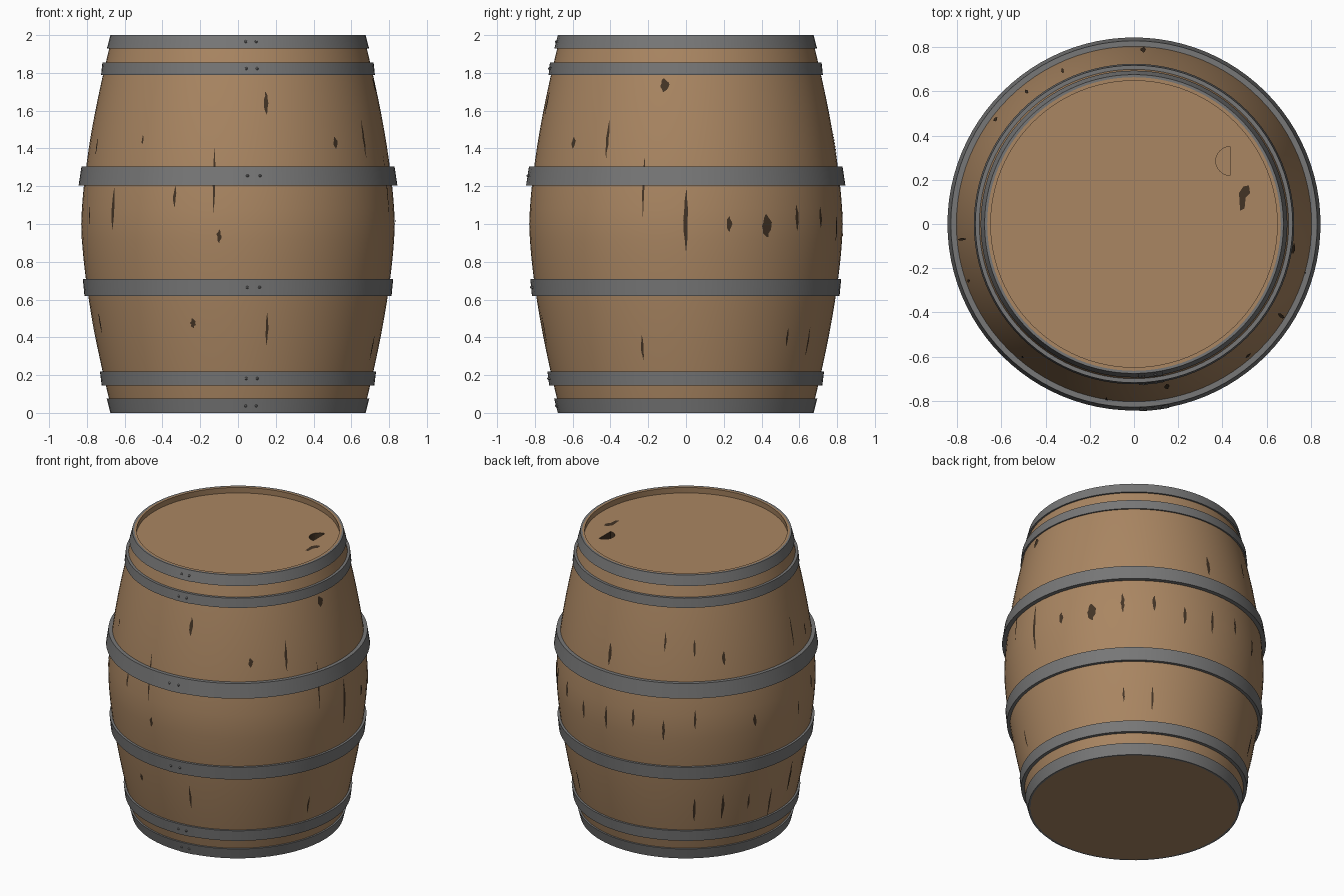
import bpy, bmesh, math, random

if "Cube" in bpy.data.objects:
    bpy.data.objects.remove(bpy.data.objects["Cube"])
random.seed(4)
SEG = 96


def mat(name, c):
    m = bpy.data.materials.new(name)
    m.diffuse_color = (*c, 1)
    m.use_nodes = True
    m.node_tree.nodes["Principled BSDF"].inputs["Base Color"].default_value = m.diffuse_color
    return m


WOOD = mat("oak_wood", (0.40, 0.238, 0.122))
IRON = mat("grey_iron", (0.185, 0.185, 0.185))
DARK = mat("dark_crack", (0.055, 0.033, 0.018))


def radius(z):
    # bulging outline of the staves
    return 0.83 - 0.166 * abs(z - 1) ** 1.55


def point(az, r, z):
    # azimuth in radians, 0 = front (-y), growing toward +x
    return (r * math.sin(az), -r * math.cos(az), z)


def finish(name, bm, mats, smooth=True):
    bmesh.ops.recalc_face_normals(bm, faces=bm.faces)
    me = bpy.data.meshes.new(name)
    bm.to_mesh(me)
    bm.free()
    ob = bpy.data.objects.new(name, me)
    bpy.context.collection.objects.link(ob)
    for m in mats:
        me.materials.append(m)
    if smooth:
        bpy.ops.object.select_all(action='DESELECT')
        ob.select_set(True)
        bpy.context.view_layer.objects.active = ob
        bpy.ops.object.shade_smooth_by_angle(angle=math.radians(30))
    return ob


def lathe(name, profile, m, closed=False, cap_first=False):
    bm = bmesh.new()
    rings = [[bm.verts.new(point(2 * math.pi * i / SEG, r, z)) for i in range(SEG)]
             for r, z in profile]
    pairs = list(zip(rings, rings[1:]))
    if closed:
        pairs.append((rings[-1], rings[0]))
    for a, b in pairs:
        for i in range(SEG):
            j = (i + 1) % SEG
            bm.faces.new((a[i], a[j], b[j], b[i]))
    if cap_first:
        bm.faces.new(rings[0])
    return finish(name, bm, [m])


# staves: bottom cap, bulging wall, rim and inner lip
N = 24
lathe("staves", [(radius(2 * i / N), 2 * i / N) for i in range(N + 1)]
      + [(0.648, 2.0), (0.652, 1.955)], WOOD, cap_first=True)

# lid with a half-round bung hole: outer loop + hole loop, filled between
bm = bmesh.new()
outer = [bm.verts.new(point(2 * math.pi * i / SEG, 0.655, 1.96)) for i in range(SEG)]
hole = [bm.verts.new((0.435 - 0.065 * math.sin(math.pi * i / 12),
                      0.285 + 0.065 * math.cos(math.pi * i / 12), 1.96)) for i in range(13)]
edges = [bm.edges.new((l[i], l[(i + 1) % len(l)])) for l in (outer, hole) for i in range(len(l))]
bmesh.ops.triangle_fill(bm, use_beauty=True, edges=edges)
deep = [bm.verts.new((v.co.x, v.co.y, 1.82)) for v in hole]
walls = [bm.faces.new((hole[i], hole[(i + 1) % 13], deep[(i + 1) % 13], deep[i])) for i in range(13)]
for f in walls:
    f.material_index = 1
bm.faces.new(deep)
finish("lid", bm, [WOOD, DARK], smooth=False)

# iron hoops: bottom z, top z, stand-off at bottom and top
HOOPS = [(0.0, 0.075, 0.012, 0.012), (0.145, 0.22, 0.022, 0.014),
         (0.62, 0.71, 0.020, 0.016), (1.205, 1.305, 0.028, 0.025),
         (1.79, 1.855, 0.010, 0.018), (1.93, 2.0, 0.012, 0.012)]
for n, (z0, z1, o0, o1) in enumerate(HOOPS):
    r0, r1 = radius(z0) + o0, radius(z1) + o1
    lathe(f"hoop_{n + 1}", [(r0, z0), (r1, z1), (radius(z1) - 0.003, z1),
                            (radius(z0) - 0.003, z0)], IRON, closed=True)
    # overlapping hoop end with two rivets
    bm = bmesh.new()
    cols = []
    for k in range(5):
        az = 0.03 + k * 0.04
        cols.append([bm.verts.new(point(az, r + 0.003, z))
                     for r, z in ((r0, z0), (r1, z1))])
    for a, b in zip(cols, cols[1:]):
        bm.faces.new((a[0], b[0], b[1], a[1]))
    for az in (0.06, 0.14):
        g = bmesh.ops.create_uvsphere(bm, u_segments=8, v_segments=6, radius=0.008)
        c = point(az, (r0 + r1) / 2 + 0.002, (z0 + z1) / 2)
        bmesh.ops.translate(bm, verts=g["verts"], vec=c)
    finish(f"hoop_end_{n + 1}", bm, [IRON], smooth=False)

# dark cracks in the wood: azimuth in degrees, bottom z, top z, width
CRACKS = [(11.5, 1.58, 1.70, .02), (11.5, .36, .53, .012), (-40, 1.42, 1.47, .01),
          (41, 1.40, 1.46, .025), (-9, 1.06, 1.40, .012), (-24, 1.09, 1.20, .014),
          (-53, .97, 1.19, .02), (-7, .90, .97, .02), (-18, .45, .50, .025),
          (81, 1.70, 1.77, .04), (58, 1.35, 1.55, .014), (74, 1.04, 1.36, .01),
          (90, .86, 1.18, .02), (106, .96, 1.04, .025), (121, .93, 1.05, .05),
          (72, .28, .41, .012)]
for az in range(135, 300, 14):
    for zc in (0.42, 0.95, 1.5):
        if random.random() < 0.75:
            h = random.uniform(0.04, 0.11)
            z = zc + random.uniform(-0.1, 0.1)
            CRACKS.append((az, z - h, z + h, random.uniform(.01, .022)))
bm = bmesh.new()
for az, z0, z1, w in CRACKS:
    prev = None
    for k in range(7):
        t = k / 6
        z = z0 + (z1 - z0) * t
        r = radius(z) + 0.003
        half = (0.15 + math.sin(math.pi * t)) * w / 2 / r
        mid = math.radians(az) + random.uniform(-0.2, 0.2) * w
        row = [bm.verts.new(point(mid + s * half, r, z)) for s in (-1, 1)]
        if prev:
            bm.faces.new((prev[0], prev[1], row[1], row[0]))
        prev = row
# worn patch on the lid
patch = [(0.48, 0.06), (0.50, 0.07), (0.505, 0.12), (0.525, 0.14), (0.52, 0.175),
         (0.495, 0.17), (0.475, 0.14)]
bm.faces.new([bm.verts.new((x, y, 1.962)) for x, y in patch])
me = bpy.data.meshes.new("cracks")
bm.normal_update()
bm.to_mesh(me)
bm.free()
ob = bpy.data.objects.new("cracks", me)
me.materials.append(DARK)
bpy.context.collection.objects.link(ob)
